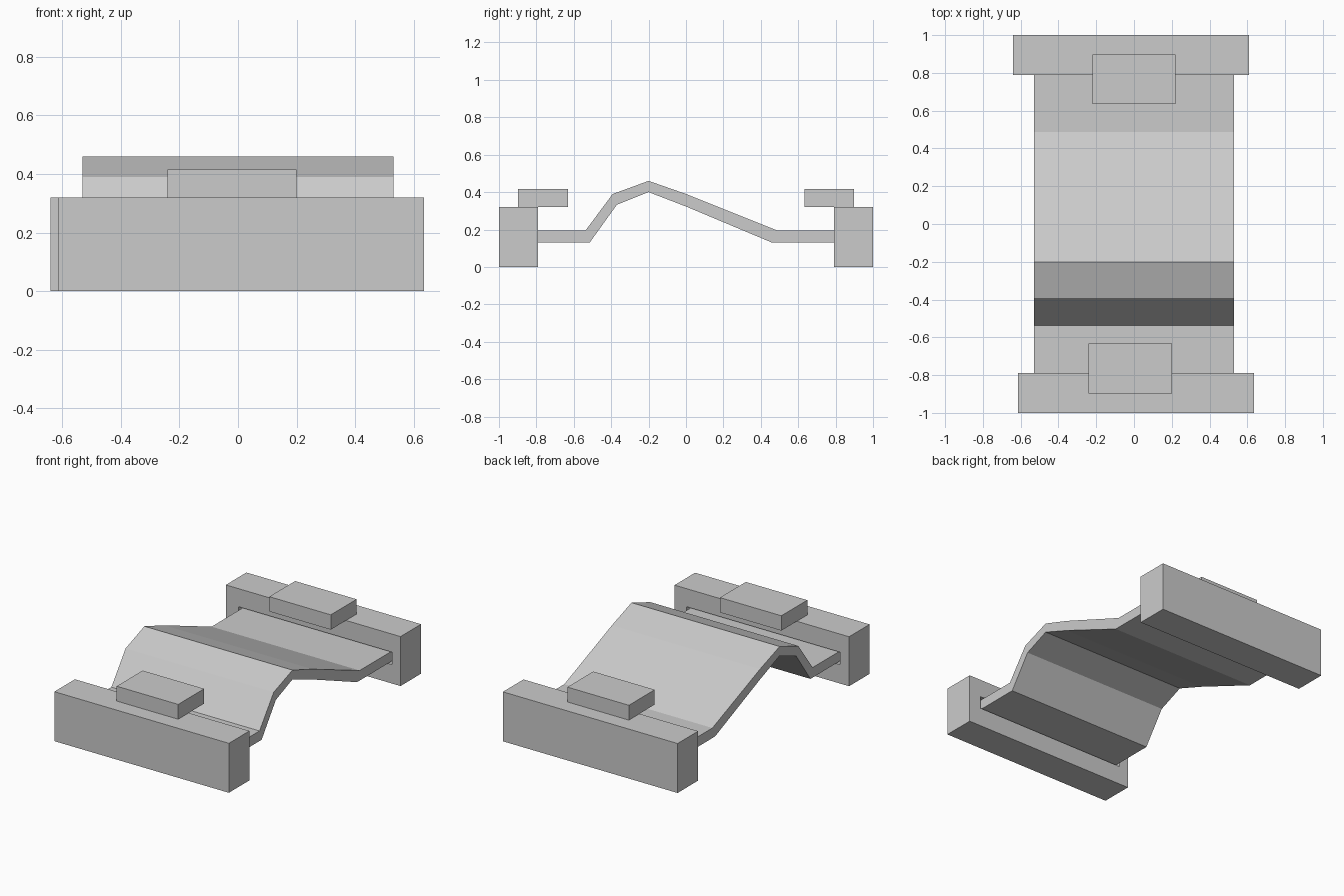
import bpy, bmesh

if "Cube" in bpy.data.objects:
    bpy.data.objects.remove(bpy.data.objects["Cube"])


def box(name, x, y, z):
    """Box from (min, max) pairs along each axis."""
    bm = bmesh.new()
    bmesh.ops.create_cube(bm, size=1)
    for v in bm.verts:
        v.co = [r[0] if c < 0 else r[1] for c, r in zip(v.co, (x, y, z))]
    mesh = bpy.data.meshes.new(name)
    bm.to_mesh(mesh)
    bm.free()
    obj = bpy.data.objects.new(name, mesh)
    bpy.context.collection.objects.link(obj)
    return obj


def slotted_bar(name, x, y, slot_y):
    """End bar with a narrow slot that receives the sheet."""
    bar = box(name, x, y, (0, 0.32))
    cutter = box(name + "_cutter", (-0.55, 0.55), slot_y, (0.122, 0.203))
    mod = bar.modifiers.new("slot", 'BOOLEAN')
    mod.operation = 'DIFFERENCE'
    mod.solver = 'EXACT'
    mod.object = cutter
    bpy.context.view_layer.objects.active = bar
    bpy.ops.object.modifier_apply(modifier="slot")
    bpy.data.objects.remove(cutter)


# End bars, slightly offset from each other
slotted_bar("front_bar", (-0.614, 0.635), (-1, -0.79), (-0.89, -0.7))
slotted_bar("back_bar", (-0.64, 0.61), (0.79, 1), (0.7, 0.89))

# Tabs overhanging the bars
box("front_tab", (-0.24, 0.20), (-0.897, -0.632), (0.32, 0.416))
box("back_tab", (-0.22, 0.22), (0.634, 0.898), (0.32, 0.416))

# Bent sheet: side profile (y, z) extruded across x
top = [(-0.87, 0.195), (-0.537, 0.195), (-0.392, 0.39), (-0.2, 0.46),
       (0.0, 0.39), (0.487, 0.195), (0.87, 0.195)]
bottom = [(0.87, 0.13), (0.46, 0.13), (0.0, 0.323), (-0.2, 0.40),
          (-0.37, 0.332), (-0.515, 0.13), (-0.87, 0.13)]
bm = bmesh.new()
rings = [[bm.verts.new((x, y, z)) for y, z in top + bottom] for x in (-0.53, 0.53)]
n, m = len(top + bottom), len(top)
for i in range(n):
    j = (i + 1) % n
    bm.faces.new((rings[0][i], rings[0][j], rings[1][j], rings[1][i]))
for ring in rings:
    for i in range(m - 1):
        bm.faces.new((ring[i], ring[i + 1], ring[n - 2 - i], ring[n - 1 - i]))
bmesh.ops.recalc_face_normals(bm, faces=bm.faces)
mesh = bpy.data.meshes.new("bent_sheet")
bm.to_mesh(mesh)
bm.free()
bpy.context.collection.objects.link(bpy.data.objects.new("bent_sheet", mesh))
